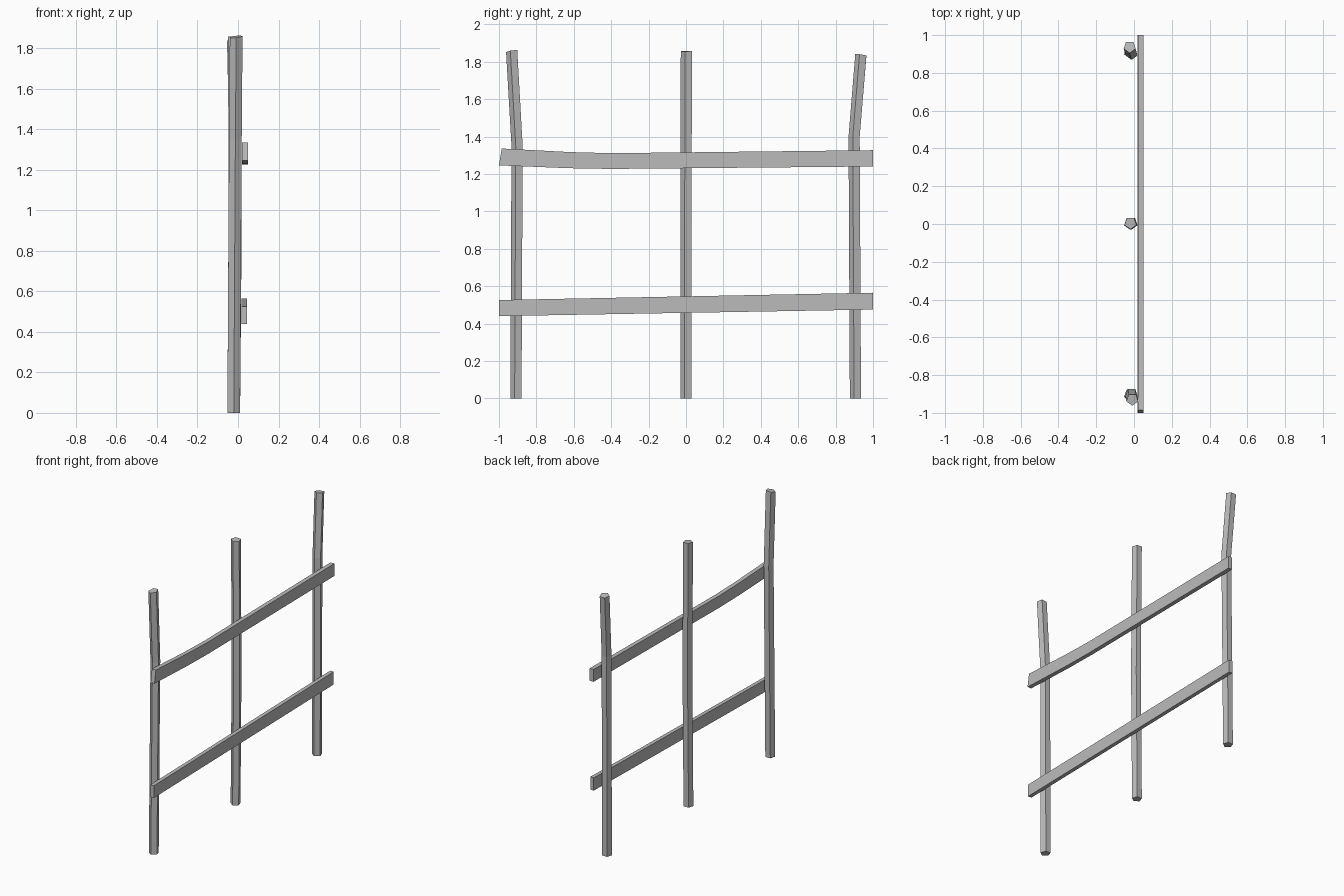
import bpy, bmesh, math
from mathutils import Vector

cube = bpy.data.objects.get("Cube")
if cube:
    bpy.data.objects.remove(cube, do_unlink=True)

mat = bpy.data.materials.new("weathered_grey")
mat.use_nodes = True
grey = (0.5, 0.5, 0.5, 1)
mat.diffuse_color = grey
mat.node_tree.nodes["Principled BSDF"].inputs["Base Color"].default_value = grey


def loft(name, rings):
    """Join a series of equal cross-sections into a closed, flat-faced bar."""
    bm = bmesh.new()
    loops = [[bm.verts.new(p) for p in ring] for ring in rings]
    for a, b in zip(loops, loops[1:]):
        for i in range(len(a)):
            j = (i + 1) % len(a)
            bm.faces.new((a[i], a[j], b[j], b[i]))
    bm.faces.new(loops[0][::-1])
    bm.faces.new(loops[-1])
    bmesh.ops.recalc_face_normals(bm, faces=bm.faces)
    mesh = bpy.data.meshes.new(name)
    bm.to_mesh(mesh)
    bm.free()
    mesh.materials.append(mat)
    obj = bpy.data.objects.new(name, mesh)
    bpy.context.collection.objects.link(obj)


def post(name, path, tilt_x=0, tilt_y=0, radius=0.033):
    """Five-sided post along a path, with a slightly slanted top."""
    rings = []
    for k, centre in enumerate(path):
        ring = []
        for i in range(5):
            a = math.radians(72 * i - 90)
            dx, dy = radius * math.cos(a), radius * math.sin(a)
            dz = tilt_x * dx + tilt_y * dy if k == len(path) - 1 else 0
            ring.append(Vector(centre) + Vector((dx, dy, dz)))
        rings.append(ring)
    loft(name, rings)


def rail(name, x0, x1, stations):
    """Flat board; each station is bottom y, z and top y, z."""
    loft(name, [[(x0, yb, zb), (x1, yb, zb), (x1, yt, zt), (x0, yt, zt)]
                for yb, zb, yt, zt in stations])


# Three uneven posts
post("front_post", [(-0.021, -0.906, 0), (-0.013, -0.9, 1.35), (-0.009, -0.929, 1.857)], 0.12, 0.17)
post("middle_post", [(-0.021, 0.003, 0), (-0.013, 0.003, 0.93), (-0.019, 0.005, 1.857)], -0.05, 0.03)
post("back_post", [(-0.021, 0.909, 0), (-0.013, 0.902, 1.4), (-0.023, 0.938, 1.837)], 0.05, -0.15)

# Two boards across the posts
rail("upper_rail", 0.02, 0.05, [(-1, 1.246, -0.985, 1.336), (-0.63, 1.231, -0.62, 1.317),
                                (-0.4, 1.227, -0.4, 1.311), (1, 1.24, 1, 1.327)])
rail("lower_rail", 0.018, 0.045, [(-1, 0.44, -1, 0.526), (1, 0.475, 1, 0.565)])
